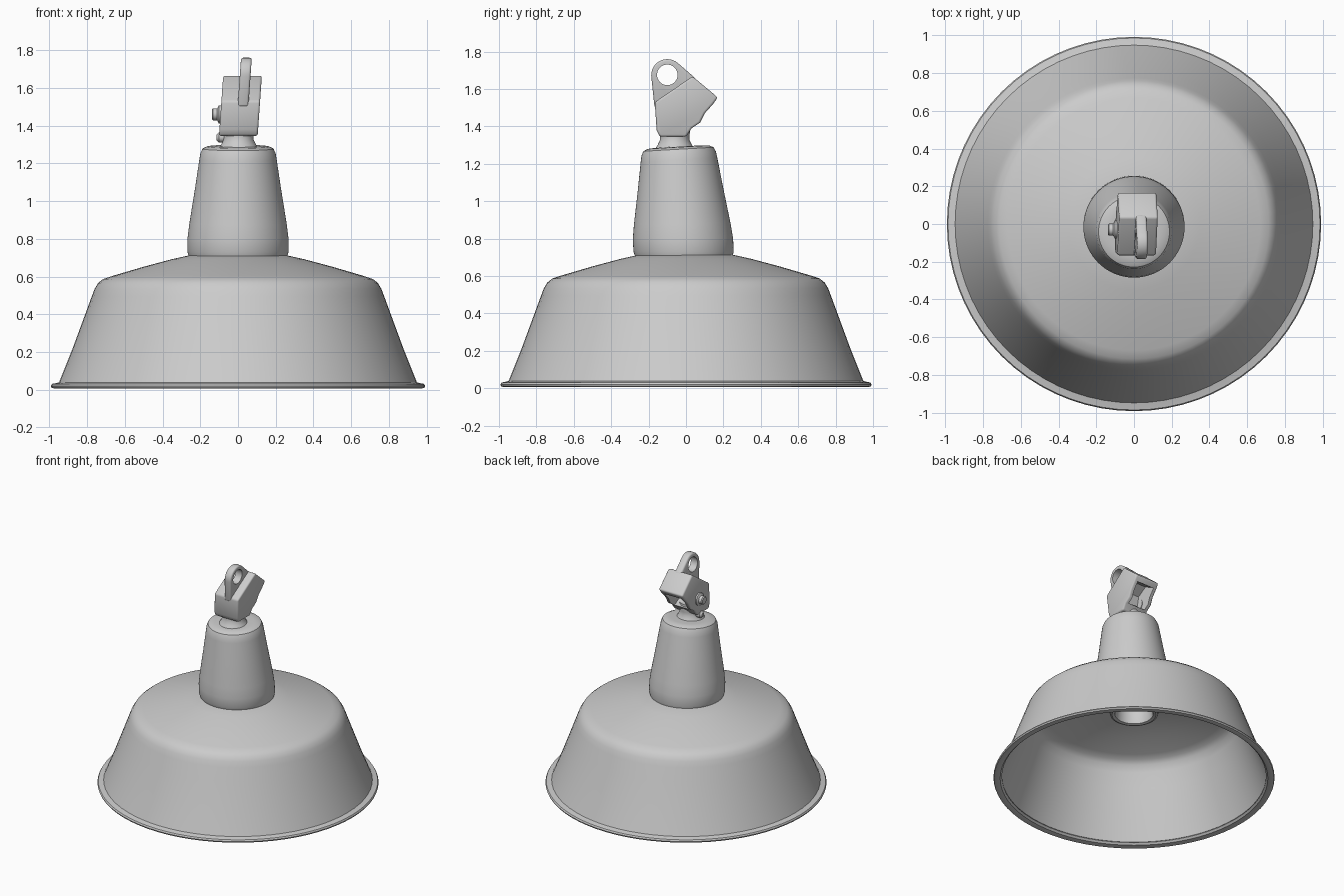
import bpy, bmesh
from math import sin, cos, pi, radians
from mathutils import Matrix, Vector

if "Cube" in bpy.data.objects:
    bpy.data.objects.remove(bpy.data.objects["Cube"])


def finish(name, bm):
    bmesh.ops.remove_doubles(bm, verts=bm.verts, dist=0.0002)
    bmesh.ops.recalc_face_normals(bm, faces=bm.faces)
    mesh = bpy.data.meshes.new(name)
    bm.to_mesh(mesh)
    bm.free()
    obj = bpy.data.objects.new(name, mesh)
    bpy.context.collection.objects.link(obj)
    return obj


def lathe(name, profile, centre=(0, 0, 0), seg=72, closed=False, axis='Z'):
    """Revolve (radius, height) points around an axis."""
    bm = bmesh.new()
    rings = [[bm.verts.new((r * cos(2 * pi * i / seg), r * sin(2 * pi * i / seg), z))
              for i in range(seg)] for r, z in profile]
    pairs = list(zip(rings, rings[1:])) + ([(rings[-1], rings[0])] if closed else [])
    for a, b in pairs:
        for i in range(seg):
            j = (i + 1) % seg
            bm.faces.new((a[i], a[j], b[j], b[i]))
    if axis == 'X':
        bmesh.ops.rotate(bm, verts=bm.verts, matrix=Matrix.Rotation(-pi / 2, 3, 'Y'))
    bmesh.ops.translate(bm, verts=bm.verts, vec=Vector(centre))
    return finish(name, bm)


def prism(name, outline, x0, x1, bevel=0.0):
    """Extrude a (y, z) outline from x0 to x1, leaning slightly with height."""
    bm = bmesh.new()
    face = bm.faces.new([bm.verts.new((x0, y, z)) for y, z in outline])
    new = bmesh.ops.extrude_face_region(bm, geom=[face])['geom']
    bmesh.ops.translate(bm, verts=[v for v in new if isinstance(v, bmesh.types.BMVert)],
                        vec=(x1 - x0, 0, 0))
    for v in bm.verts:
        v.co.x += 0.07 * (v.co.z - 1.5)
    obj = finish(name, bm)
    if bevel:
        mod = obj.modifiers.new("soft_edges", 'BEVEL')
        mod.width, mod.segments = bevel, 3
        mod.limit_method, mod.angle_limit = 'ANGLE', radians(35)
    return obj


def cut(obj, cutter):
    mod = obj.modifiers.new("cut", 'BOOLEAN')
    mod.operation, mod.solver, mod.object = 'DIFFERENCE', 'EXACT', cutter
    bpy.context.view_layer.objects.active = obj
    for m in [m.name for m in obj.modifiers]:
        bpy.ops.object.modifier_apply(modifier=m)
    bpy.data.objects.remove(cutter)


# Enamel shade: outer skin, then the inner skin back down to the rim
outer = [(0.95, 0.035), (0.88, 0.21), (0.81, 0.40), (0.775, 0.495), (0.76, 0.535),
         (0.742, 0.565), (0.715, 0.587), (0.67, 0.602), (0.50, 0.652), (0.35, 0.692), (0.26, 0.712)]
inner = [(0.14, 0.70), (0.26, 0.695), (0.50, 0.634), (0.66, 0.588), (0.705, 0.571),
         (0.735, 0.545), (0.757, 0.495), (0.795, 0.39), (0.862, 0.21), (0.932, 0.03)]
lathe("shade", outer + [(0.14, 0.72)] + inner, closed=True)

# Rolled rim
lathe("shade_rim", [(0.932, 0.025), (0.945, 0.012), (0.975, 0.007), (0.988, 0.01),
                    (0.992, 0.02), (0.986, 0.031), (0.97, 0.034), (0.945, 0.04)], closed=True)

# Tapered neck, leaning slightly to the front
neck = lathe("neck", [(0.0, 0.705), (0.26, 0.705), (0.268, 0.73), (0.268, 0.80), (0.258, 0.88),
                      (0.229, 1.06), (0.205, 1.22), (0.199, 1.255), (0.188, 1.278),
                      (0.165, 1.289), (0.13, 1.292), (0.0, 1.292)])
for v in neck.data.vertices:
    h = v.co.z - 0.715
    v.co.z += 0.1 * v.co.y * h
    v.co.y -= 0.012 + 0.05 * h

# Bulb socket inside the shade
lathe("bulb_socket", [(0.0, 0.72), (0.175, 0.72), (0.175, 0.56), (0.168, 0.535), (0.155, 0.53),
                      (0.135, 0.535), (0.13, 0.55), (0.125, 0.65), (0.0, 0.65)], seg=48)
lathe("socket_contact", [(0.0, 0.66), (0.045, 0.66), (0.045, 0.61), (0.035, 0.60), (0.0, 0.60)], seg=24)

# Stalk joining the neck and hanger
lathe("hanger_stalk", [(0.0, 1.27), (0.105, 1.28), (0.092, 1.30), (0.08, 1.325), (0.078, 1.35),
                       (0.083, 1.38), (0.08, 1.41), (0.0, 1.41)], (0.003, -0.06, 0), seg=40)

# Hanger block with a hollow underside at the back
block = prism("hanger_block", [(-0.167, 1.53), (-0.157, 1.38), (-0.14, 1.345), (0.0, 1.345),
                               (0.03, 1.39), (0.075, 1.42), (0.10, 1.47), (0.145, 1.52),
                               (0.17, 1.555), (0.035, 1.668)], -0.09, 0.115, 0.012)
cut(block, prism("hollow", [(-0.04, 1.43), (0.02, 1.395), (0.10, 1.39), (0.22, 1.46),
                            (0.13, 1.53), (0.06, 1.565), (-0.02, 1.52)], -0.06, 0.085))

# Suspension eye plate
arc = [(-0.1 + 0.086 * cos(radians(a)), 1.674 + 0.086 * sin(radians(a))) for a in range(50, 191, 10)]
eye = prism("suspension_eye", arc + [(-0.168, 1.50), (-0.05, 1.50), (0.05, 1.60), (0.05, 1.658)],
            -0.002, 0.055, 0.012)
hole = lathe("eye_hole", [(0.0, -0.2), (0.055, -0.2), (0.055, 0.2), (0.0, 0.2)],
             (0.03, -0.1, 1.676), seg=40, axis='X')
cut(eye, hole)

# Clamp screws on the left side
for name, z, y, r, tip in (("clamp_screw", 1.46, -0.03, 0.032, -0.138),
                           ("stalk_screw", 1.337, -0.045, 0.018, -0.115)):
    back = -0.06
    lathe(name, [(0.0, 0.0), (1.5 * r, 0.0), (1.5 * r, 0.042), (r, 0.05),
                 (r, -tip + back - 0.006), (0.8 * r, -tip + back), (0.0, -tip + back)],
          (back, y, z), seg=24, axis='X')

# Smooth shading with sharp edges kept
for o in bpy.data.objects:
    o.select_set(True)
bpy.context.view_layer.objects.active = neck
bpy.ops.object.shade_smooth_by_angle(angle=radians(35))
